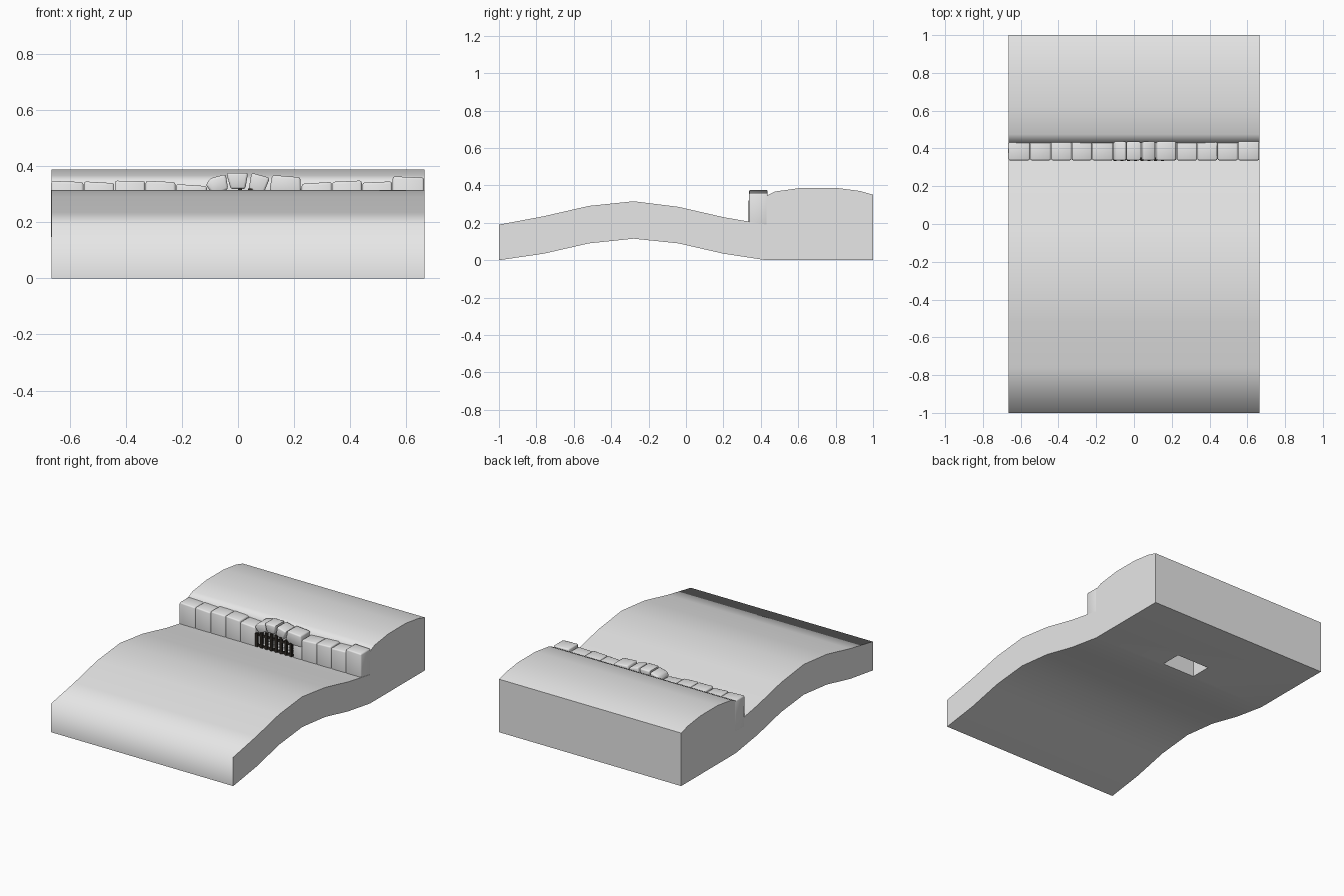
import bpy, bmesh, math, random

random.seed(4)
cube = bpy.data.objects.get("Cube")
if cube:
    bpy.data.objects.remove(cube, do_unlink=True)


def material(name, colour):
    m = bpy.data.materials.new(name)
    m.use_nodes = True
    m.diffuse_color = colour
    bsdf = next(n for n in m.node_tree.nodes if n.type == 'BSDF_PRINCIPLED')
    bsdf.inputs["Base Color"].default_value = colour
    return m


GREY = material("light grey", (0.8, 0.8, 0.8, 1))
DARK = material("dark iron", (0.03, 0.025, 0.02, 1))


def finish(name, bm, mat):
    bmesh.ops.recalc_face_normals(bm, faces=bm.faces)
    mesh = bpy.data.meshes.new(name)
    bm.to_mesh(mesh)
    bm.free()
    mesh.materials.append(mat)
    ob = bpy.data.objects.new(name, mesh)
    bpy.context.collection.objects.link(ob)
    return ob


def select(ob):
    bpy.ops.object.select_all(action='DESELECT')
    ob.select_set(True)
    bpy.context.view_layer.objects.active = ob


def prism(name, points, shift, mat=GREY):
    """Extrude a closed outline of 3D points along a vector."""
    bm = bmesh.new()
    face = bm.faces.new([bm.verts.new(p) for p in points])
    ext = bmesh.ops.extrude_face_region(bm, geom=[face])["geom"]
    bmesh.ops.translate(bm, vec=shift,
                        verts=[v for v in ext if isinstance(v, bmesh.types.BMVert)])
    return finish(name, bm, mat)


# Ground: rolling slab with a raised bank at the back
HALF = 0.665
top = [(-1, .19), (-.76, .235), (-.52, .29), (-.28, .315), (-.04, .285),
       (.2, .23), (.43, .19), (.43, .345), (.475, .367), (.62, .387),
       (.8, .387), (.93, .37), (1, .35)]
bottom = [(1, 0), (.43, 0), (.2, .035), (-.04, .09), (-.28, .115),
          (-.52, .09), (-.76, .035), (-1, 0)]
ground = prism("ground", [(-HALF, y, z) for y, z in top + bottom], (2 * HALF, 0, 0))

# Drain passage: in through the wall, down through the underside
passage = [(.4, .2), (.45, .2), (.45, -.05), (.59, -.05), (.59, .31), (.4, .31)]
cutter = prism("passage_cutter", [(-.1, y, z) for y, z in passage], (.24, 0, 0))
cutter.hide_render = True
select(ground)
cut = ground.modifiers.new("passage", 'BOOLEAN')
cut.operation = 'DIFFERENCE'
cut.solver = 'EXACT'
cut.object = cutter
bpy.ops.object.modifier_apply(modifier=cut.name)
bpy.data.objects.remove(cutter, do_unlink=True)
bpy.ops.object.shade_smooth_by_angle(angle=math.radians(70))
for e in ground.data.edges:
    a, b = (ground.data.vertices[i].co for i in e.vertices)
    if max(a.y, b.y) < -.99 and min(a.z, b.z) > .1:
        e.use_edge_sharp = False


# Wall stones, each an outline in the wall plane
def stone(name, outline):
    ob = prism(name, [(x, .337, z) for x, z in outline], (0, .1, 0))
    bev = ob.modifiers.new("worn edges", 'BEVEL')
    bev.width = .008
    bev.segments = 2
    select(ob)
    bpy.ops.object.modifier_apply(modifier=bev.name)
    bpy.ops.object.shade_smooth_by_angle(angle=math.radians(50))


BASE = .14
row = [(-.667, -.55, .345), (-.55, -.44, .342), (-.44, -.33, .347),
       (-.33, -.222, .345), (-.222, -.11, .332), (.165, .226, .29),
       (.226, .335, .34), (.335, .442, .346), (.442, .55, .343), (.55, .664, .361)]
for i, (x0, x1, z) in enumerate(row):
    lean = random.uniform(-.004, .004)
    stone(f"wall_stone_{i + 1}", [(x0 + .001, BASE), (x1 - .001, BASE),
                                  (x1 - .001, z + lean), (x0 + .001, z - lean)])

# Arch stones over the drain
arch = [[(-.115, .332), (-.085, .295), (-.035, .318), (-.044, .371), (-.1, .356)],
        [(-.026, .318), (.026, .318), (.036, .376), (-.042, .376)],
        [(.038, .318), (.088, .295), (.114, .358), (.048, .376)],
        [(.112, .315), (.135, .285), (.225, .285), (.222, .36), (.122, .368)]]
for i, outline in enumerate(arch):
    stone(f"arch_stone_{i + 1}", outline)


# Iron grate across the drain mouth
def bar(name, x0, x1, z0, z1, y0):
    prism(name, [(x0, y0, z0), (x1, y0, z0), (x1, y0, z1), (x0, y0, z1)],
          (0, .014, 0), DARK)


COUNT = 8
for i in range(COUNT):
    x = -.1 + .25 * i / (COUNT - 1)
    height = .295 + .025 * math.sin(math.pi * i / (COUNT - 1))
    bar(f"grate_bar_{i + 1}", x - .008, x + .008, .18, height, .333)
for i, z in enumerate((.215, .285)):
    bar(f"grate_rail_{i + 1}", -.11, .16, z - .006, z + .006, .338)
